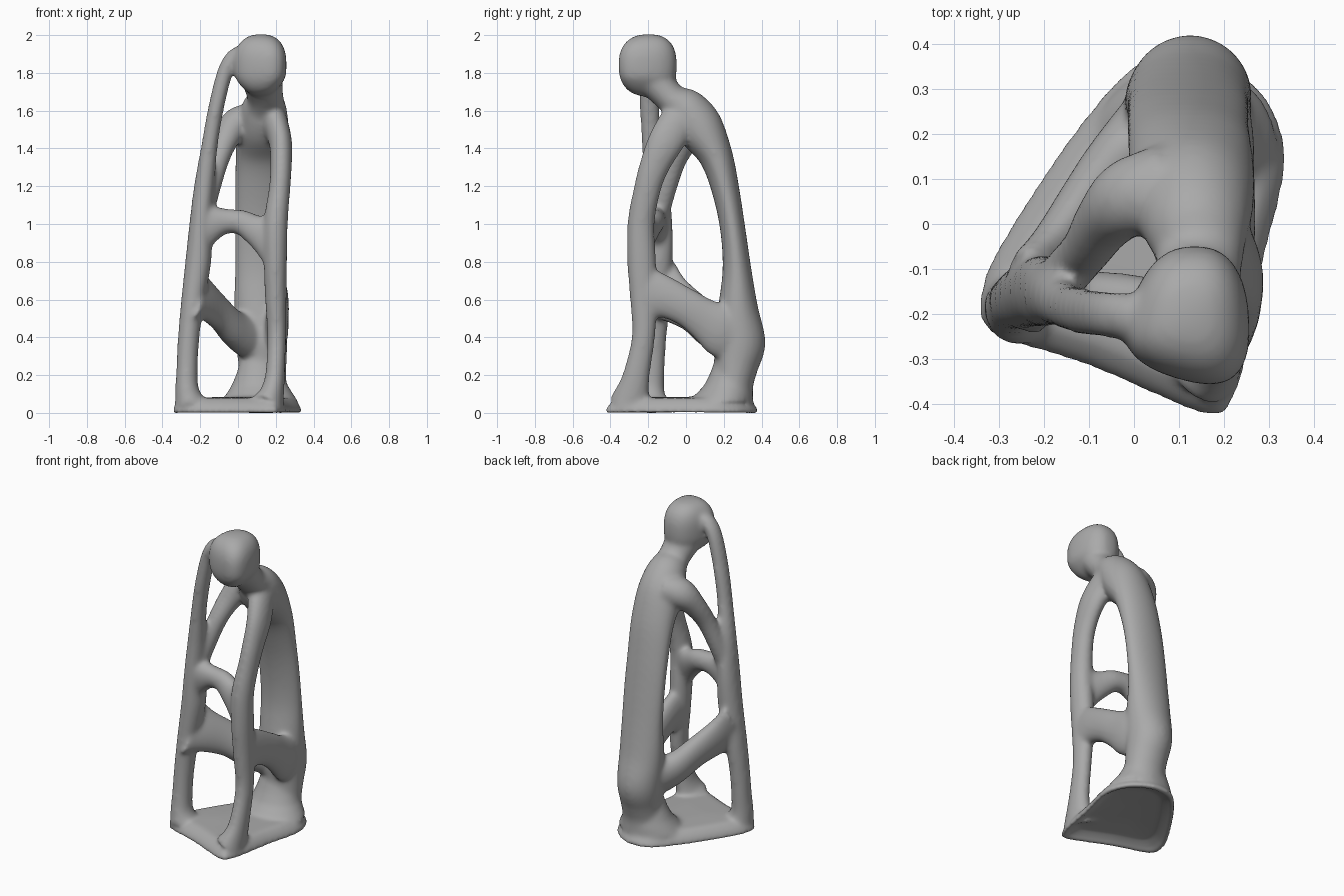
import bpy
import bmesh
import math
from mathutils import Matrix, Vector

cube = bpy.data.objects.get("Cube")
if cube:
    bpy.data.objects.remove(cube, do_unlink=True)

stone = bpy.data.materials.new("grey_stone")
stone.use_nodes = True
GREY = (0.4, 0.4, 0.4, 1.0)
stone.diffuse_color = GREY
stone.node_tree.nodes["Principled BSDF"].inputs["Base Color"].default_value = GREY

parts = []
SWELL = 0.007  # makes up for what the final smoothing takes away


def add_part(name, bm):
    bmesh.ops.recalc_face_normals(bm, faces=bm.faces)
    mesh = bpy.data.meshes.new(name)
    bm.to_mesh(mesh)
    bm.free()
    obj = bpy.data.objects.new(name, mesh)
    bpy.context.collection.objects.link(obj)
    parts.append(obj)


def loft(name, rings):
    bm = bmesh.new()
    loops = [[bm.verts.new(p) for p in ring] for ring in rings]
    for a, b in zip(loops, loops[1:]):
        for i in range(len(a)):
            j = (i + 1) % len(a)
            bm.faces.new((a[i], a[j], b[j], b[i]))
    bm.faces.new(loops[0])
    bm.faces.new(loops[-1])
    add_part(name, bm)


def spline(points, steps=5):
    pts = [Vector(p) for p in points]
    pts = [pts[0] * 2 - pts[1]] + pts + [pts[-1] * 2 - pts[-2]]
    out = []
    for a, b, c, d in zip(pts, pts[1:], pts[2:], pts[3:]):
        for s in range(steps):
            t = s / steps
            out.append((b * 2 + (c - a) * t + (a * 2 - b * 5 + c * 4 - d) * t ** 2
                        + (b * 3 - a - c * 3 + d) * t ** 3) * 0.5)
    return out + [pts[-2]]


def ellipse(centre, u, v, sides=24):
    angles = [math.tau * k / sides for k in range(sides)]
    return [Vector(centre) + u * math.cos(a) + v * math.sin(a) for a in angles]


def limb(name, points, side=(1, 0, 0)):
    """Tube through (x, y, z, half width, half depth) stations."""
    path = spline(points)
    rings = []
    for i, p in enumerate(path):
        before, after = path[max(i - 1, 0)], path[min(i + 1, len(path) - 1)]
        tangent = (Vector(after[:3]) - Vector(before[:3])).normalized()
        u = Vector(side)
        u = (u - tangent * u.dot(tangent)).normalized()
        v = tangent.cross(u)
        rings.append(ellipse(p[:3], u * (p[3] + SWELL), v * (p[4] + SWELL)))
    loft(name, rings)


# Neck, back and hips in one sweep
limb("back", [
    (.13, -.16, 1.75, .1, .09), (.145, -.08, 1.66, .09, .076),
    (.138, .0, 1.6, .115, .108), (.13, .075, 1.5, .132, .118),
    (.125, .16, 1.35, .132, .083), (.12, .215, 1.15, .13, .065),
    (.12, .25, .95, .13, .06), (.12, .27, .75, .13, .07),
    (.12, .275, .55, .135, .1), (.125, .282, .37, .13, .132),
    (.13, .265, .24, .12, .11), (.13, .25, .15, .12, .1),
    (.13, .24, .06, .13, .11)])

# Arm and lower leg that meet in one post at the +x side
limb("left_arm_and_shin", [
    (.165, .01, 1.57, .075, .1), (.198, -.05, 1.52, .062, .095),
    (.226, -.112, 1.42, .054, .088), (.228, -.168, 1.3, .05, .073),
    (.22, -.205, 1.18, .05, .065),
    (.2, -.238, 1.0, .057, .065), (.198, -.235, .8, .055, .07),
    (.2, -.225, .6, .05, .065), (.205, -.225, .4, .043, .055),
    (.197, -.262, .2, .045, .064), (.18, -.285, .1, .058, .085),
    (.16, -.3, .045, .08, .1)])

# Lower leg and raised forearm at the -x side, ending at the temple
limb("right_shin_and_forearm", [
    (-.255, -.185, .045, .075, .08), (-.27, -.185, .12, .056, .064),
    (-.27, -.178, .22, .05, .058), (-.263, -.17, .37, .05, .058),
    (-.245, -.16, .55, .053, .065), (-.21, -.15, .8, .062, .072),
    (-.198, -.15, 1.0, .052, .072), (-.178, -.16, 1.2, .047, .058),
    (-.152, -.182, 1.4, .037, .044), (-.118, -.193, 1.6, .035, .045),
    (-.068, -.2, 1.8, .035, .045), (-.015, -.205, 1.885, .035, .045),
    (.05, -.21, 1.9, .035, .045)])

limb("right_upper_arm", [
    (.08, .085, 1.54, .09, .085), (-.01, .058, 1.522, .078, .083),
    (-.065, .005, 1.44, .062, .06), (-.105, -.055, 1.33, .05, .05),
    (-.148, -.105, 1.18, .048, .048), (-.19, -.15, 1.02, .047, .047)])

# Bar joining both posts at the front
limb("front_bar", [
    (-.21, -.155, .98, .055, .14), (-.13, -.16, 1.0, .052, .09),
    (-.06, -.162, 1.01, .049, .06), (.02, -.172, 1.003, .049, .06),
    (.1, -.2, .96, .047, .08), (.2, -.235, .92, .045, .15)],
    side=(0, 1, 0))

limb("right_thigh", [
    (-.235, -.155, .65, .05, .17), (-.18, -.08, .602, .055, .124),
    (-.1, .04, .525, .062, .098), (-.02, .14, .44, .075, .1),
    (.06, .23, .4, .08, .12), (.12, .29, .39, .06, .1)])

limb("left_thigh", [
    (.2, -.23, .63, .048, .15), (.208, -.12, .61, .05, .107),
    (.21, 0, .555, .053, .094), (.208, .1, .49, .053, .106),
    (.2, .2, .43, .058, .14), (.178, .28, .41, .06, .13)])

# Mound where the hips spread into the base
loft("hip_mound", [
    ellipse((.115, y, z), Vector((rx, 0, 0)), Vector((0, ry, 0)))
    for y, z, rx, ry in (
        (.235, .28, .1, .08), (.23, .2, .125, .105), (.22, .14, .15, .125),
        (.205, .1, .175, .148), (.185, .055, .205, .17))])

# Head: rounded block, narrow at the back, slanted flatter face
bm = bmesh.new()
bmesh.ops.create_icosphere(bm, subdivisions=4, radius=1)
for v in bm.verts:
    x, y, z = v.co / sum(abs(c) ** 2.55 for c in v.co) ** (1 / 2.55)
    front = max(-y, 0)
    x *= 1 - .2 * y
    if z < -.4:
        x *= 1 + .4 * (z + .4)
    v.co = (.122 + .013 * y + .133 * x, -.198 + .149 * y - .035 * x * front,
            1.835 + .165 * z)
add_part("head", bm)

# Base: rounded triangular foot, thin at the rim and hollow underneath
outline = [(.2, -.42), (.24, -.32), (.28, -.1), (.325, .08), (.33, .18),
           (.28, .29), (.17, .365), (.06, .37), (-.03, .32), (-.16, .16),
           (-.3, -.06), (-.335, -.16), (-.31, -.24), (-.1, -.31), (.13, -.41)]
outline = spline(outline + outline[:1], 3)[:-1]
centre = Vector((.04, -.03))


def base_ring(scale, z):
    return [(*(centre + (p - centre) * scale), z) for p in outline]


loft("base", [base_ring(s, z) for s, z in (
    (.3, .042), (.75, .035), (.91, .008), (.96, -.01), (1.024, -.01),
    (1.015, .015), (.95, .045), (.83, .074), (.3, .08))])

# Fuse the parts into one soft carved body
bpy.ops.object.select_all(action="DESELECT")
for obj in parts:
    obj.select_set(True)
body = parts[0]
bpy.context.view_layer.objects.active = body
bpy.ops.object.join()
body.name = body.data.name = "seated_figure_sculpture"

fuse = body.modifiers.new("fuse", "REMESH")
fuse.mode = "VOXEL"
fuse.voxel_size = .011
fuse.use_smooth_shade = True
soften = body.modifiers.new("soften", "SMOOTH")
soften.factor = .5
soften.iterations = 18
for name in ("fuse", "soften"):
    bpy.ops.object.modifier_apply(modifier=name)

# Stand it on the ground
lowest = min(v.co.z for v in body.data.vertices)
body.data.transform(Matrix.Translation((0, 0, -lowest)))

body.data.materials.clear()
body.data.materials.append(stone)
for face in body.data.polygons:
    face.use_smooth = True
    face.material_index = 0
body.data.update()
